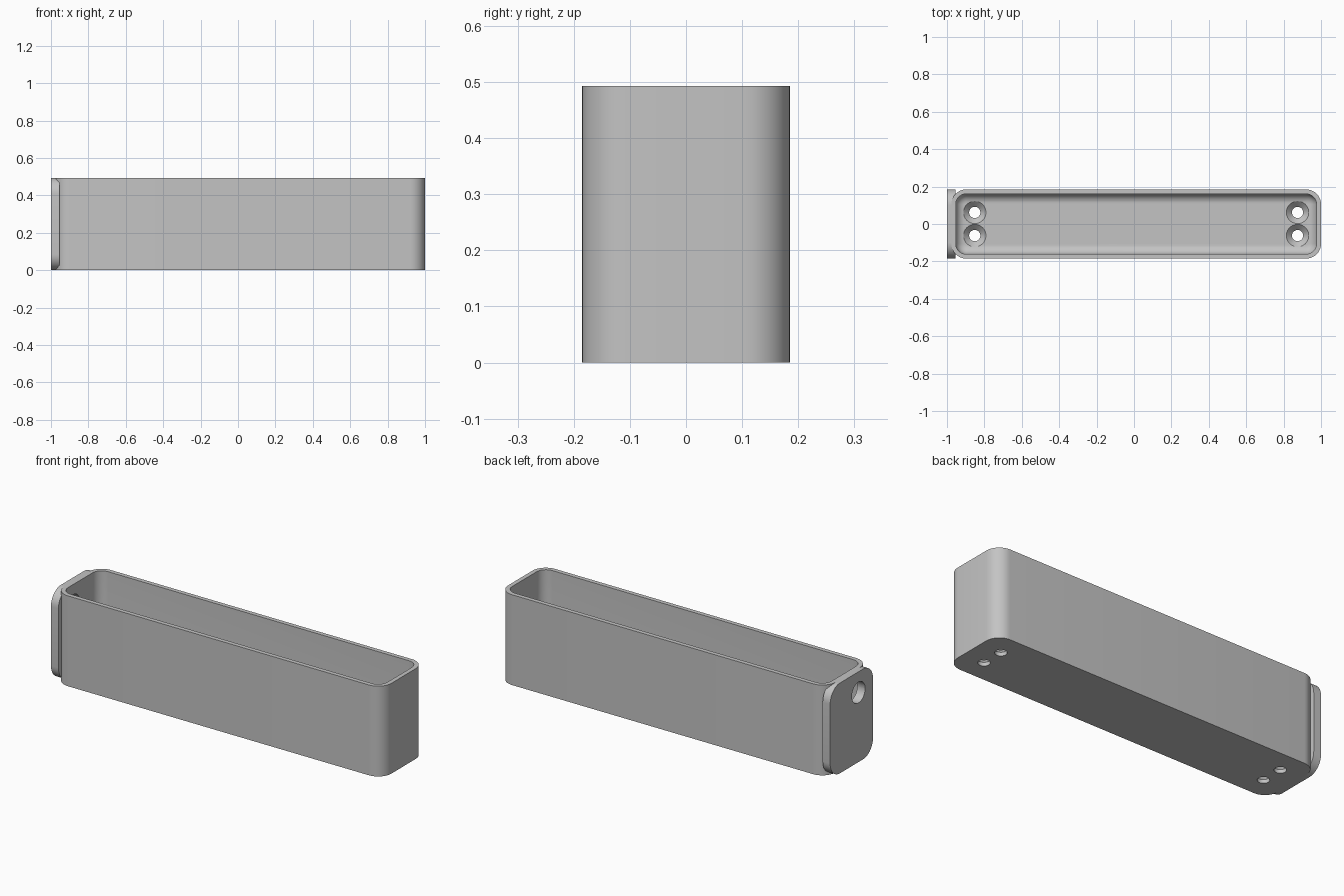
import bpy, bmesh, math
from mathutils import Matrix, Vector

HEIGHT = 0.493
FLOOR = 0.05
WALL = 0.024
FILLET = 0.05
BODY_X = 0.0115          # centre of the tray, shifted by the end plate
HALF_L, HALF_W, CORNER = 0.9885, 0.185, 0.08

cube = bpy.data.objects.get("Cube")
if cube:
    bpy.data.objects.remove(cube, do_unlink=True)

grey = bpy.data.materials.new("light grey plastic")
grey.use_nodes = True
colour = (0.55, 0.55, 0.55, 1)
grey.diffuse_color = colour
grey.node_tree.nodes["Principled BSDF"].inputs["Base Color"].default_value = colour


def rounded_rect(half_a, half_b, radius, steps=10):
    """Outline points of a rounded rectangle, counter-clockwise."""
    points = []
    for quarter, (sa, sb) in enumerate([(1, 1), (-1, 1), (-1, -1), (1, -1)]):
        for i in range(steps + 1):
            t = math.pi / 2 * (quarter + i / steps)
            points.append((sa * (half_a - radius) + radius * math.cos(t),
                           sb * (half_b - radius) + radius * math.sin(t)))
    return points


def loft(name, layers, matrix):
    """Closed solid skinned through (outline, height) layers."""
    bm = bmesh.new()
    loops = [[bm.verts.new((a, b, z)) for a, b in outline] for outline, z in layers]
    for low, high in zip(loops, loops[1:]):
        for i in range(len(low)):
            j = (i + 1) % len(low)
            bm.faces.new((low[i], low[j], high[j], high[i]))
    bm.faces.new(loops[0][::-1])
    bm.faces.new(loops[-1])
    bm.transform(matrix)
    bmesh.ops.recalc_face_normals(bm, faces=bm.faces)
    mesh = bpy.data.meshes.new(name)
    bm.to_mesh(mesh)
    bm.free()
    mesh.materials.append(grey)
    obj = bpy.data.objects.new(name, mesh)
    bpy.context.collection.objects.link(obj)
    return obj


def combine(target, tool, operation):
    """Apply a boolean to the target and discard the tool."""
    tool.hide_render = True
    mod = target.modifiers.new(operation, 'BOOLEAN')
    mod.operation = operation
    mod.solver = 'EXACT'
    mod.object = tool
    bpy.context.view_layer.objects.active = target
    bpy.ops.object.modifier_apply(modifier=mod.name)
    bpy.data.objects.remove(tool, do_unlink=True)


def circle(radius, sides=40):
    return rounded_rect(radius, radius, radius * 0.999, sides // 4)


def tray_outline(inset):
    return rounded_rect(HALF_L - inset, HALF_W - inset, max(CORNER - inset, 0.005))


# Hollow tray: outer wall, rim, inner wall, then a filleted floor
layers = [(tray_outline(0), 0), (tray_outline(0), HEIGHT), (tray_outline(WALL), HEIGHT)]
for i in range(9):
    t = math.pi / 2 * i / 8
    layers.append((tray_outline(WALL + FILLET * (1 - math.cos(t))),
                   FLOOR + FILLET * (1 - math.sin(t))))
tray = loft("tray", layers, Matrix.Translation((BODY_X, 0, 0)))

# Rounded mounting plate on one end
sideways = Matrix(((0, 0, 1, 0), (1, 0, 0, 0), (0, 1, 0, 0), (0, 0, 0, 1)))
outline = rounded_rect(HALF_W, HEIGHT / 2, 0.085)
plate = loft("end_plate", [(outline, -1), (outline, -0.955)],
             Matrix.Translation((0, 0, HEIGHT / 2)) @ sideways)
combine(tray, plate, 'UNION')

# Round hole through the plate and end wall
hole = loft("plate_hole", [(circle(0.057), -1.05), (circle(0.057), -0.9)],
            Matrix.Translation((0, -0.06, 0.38)) @ sideways)
combine(tray, hole, 'DIFFERENCE')

# Countersunk screw holes in the floor
for sx in (-1, 1):
    for sy in (-1, 1):
        screw = loft("screw_hole",
                     [(circle(0.03), -0.02), (circle(0.03), FLOOR - 0.03),
                      (circle(0.06), FLOOR), (circle(0.06), FLOOR + 0.04)],
                     Matrix.Translation((BODY_X + sx * 0.863, sy * 0.062, 0)))
        combine(tray, screw, 'DIFFERENCE')

# Smooth the curves, keep the edges crisp
bpy.ops.object.select_all(action='DESELECT')
tray.select_set(True)
bpy.context.view_layer.objects.active = tray
bpy.ops.object.shade_smooth_by_angle(angle=math.radians(30))
